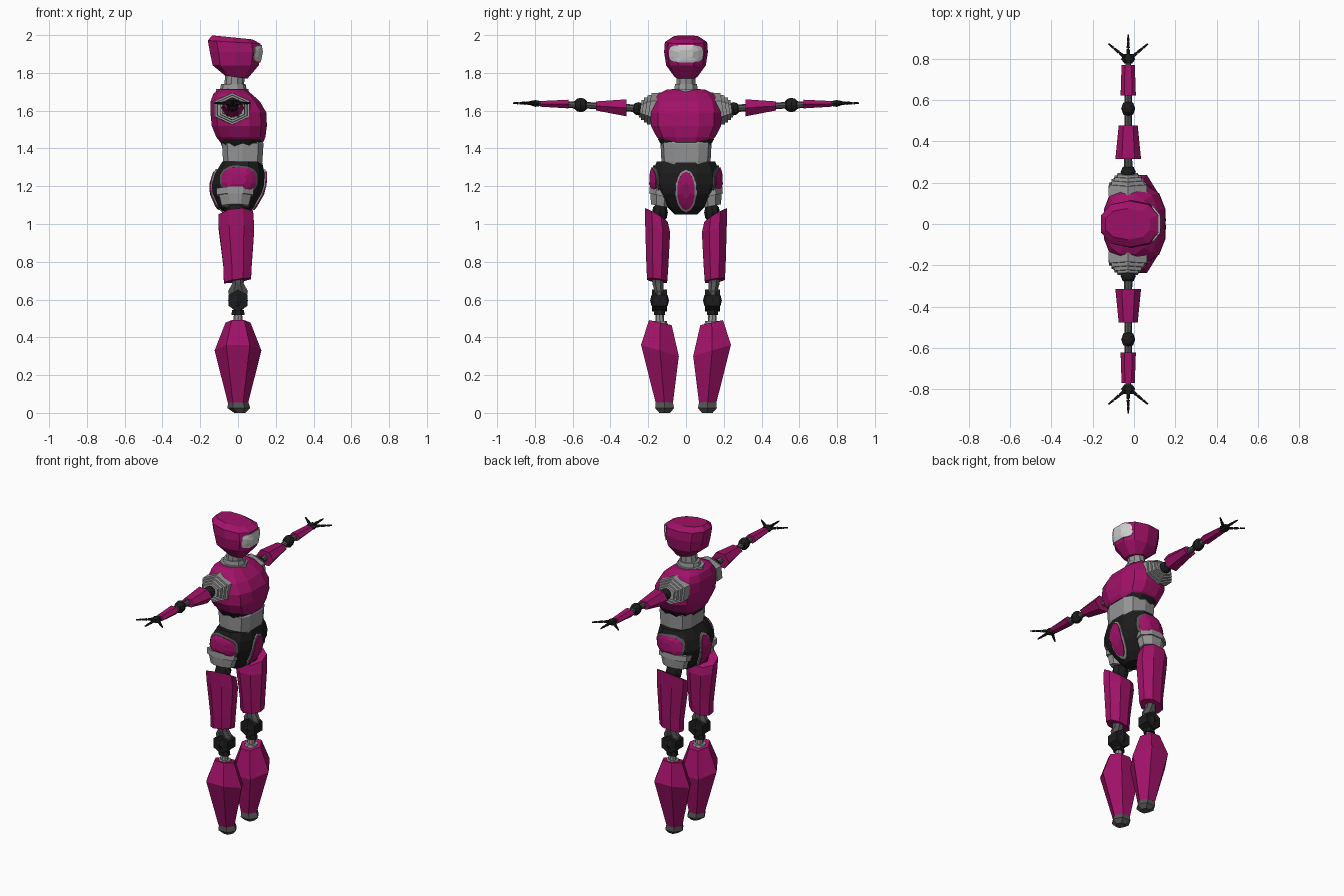
import bpy, bmesh, math
from mathutils import Vector
from mathutils.bvhtree import BVHTree


def material(name, r, g, b):
    m = bpy.data.materials.new(name)
    m.diffuse_color = (r, g, b, 1)
    return m


MAGENTA = material("magenta", 0.36, 0.006, 0.14)
BLACK = material("black", 0.012, 0.012, 0.012)
GREY = material("grey", 0.30, 0.30, 0.30)
DARK = material("dark_grey", 0.09, 0.09, 0.09)
PALE = material("pale", 0.58, 0.58, 0.58)


def finish(name, bm, mat):
    bmesh.ops.recalc_face_normals(bm, faces=bm.faces)
    me = bpy.data.meshes.new(name)
    bm.to_mesh(me)
    bm.free()
    me.materials.append(mat)
    ob = bpy.data.objects.new(name, me)
    bpy.context.collection.objects.link(ob)
    return ob


def spow(v, p):
    return math.copysign(abs(v) ** p, v)


def outline(n, phase, p):
    """Unit n-gon, squared off by p < 1, stretched to fill -1..1 both ways."""
    pts = []
    for i in range(n):
        a = 2 * math.pi * (i + phase) / n
        pts.append((spow(math.cos(a), p) if abs(math.cos(a)) > 1e-6 else 0,
                    spow(math.sin(a), p) if abs(math.sin(a)) > 1e-6 else 0))
    mu, mv = max(abs(q[0]) for q in pts), max(abs(q[1]) for q in pts)
    return [(u / mu, v / mv) for u, v in pts]


def loft(name, rings, mat, n=6, phase=0, p=1, axis="z", s=1):
    """Rings: (height, u0, ru, v0, rv, slope_u, slope_v); s mirrors across y."""
    bm = bmesh.new()
    loops = []
    for ring in rings:
        h, cu, ru, cv, rv, su, sv = (tuple(ring) + (0, 0))[:7]
        loop = []
        for u, v in outline(n, phase, p):
            a, b = u * ru, v * rv
            h2 = h + a * su + b * sv
            co = (cu + a, s * (cv + b), h2) if axis == "z" else (cu + a, s * h2, cv + b)
            loop.append(bm.verts.new(co))
        loops.append(loop)
    for l0, l1 in zip(loops, loops[1:]):
        for i in range(n):
            j = (i + 1) % n
            bm.faces.new((l0[i], l0[j], l1[j], l1[i]))
    bm.faces.new(loops[0])
    bm.faces.new(loops[-1])
    return finish(name, bm, mat)


def bar(name, a, b, r0, r1, mat, n=6):
    a, b = Vector(a), Vector(b)
    bm = bmesh.new()
    bmesh.ops.create_cone(bm, cap_ends=True, segments=n, radius1=r0, radius2=r1, depth=(b - a).length)
    bmesh.ops.rotate(bm, verts=bm.verts, matrix=(b - a).to_track_quat("Z", "Y").to_matrix())
    bmesh.ops.translate(bm, verts=bm.verts, vec=(a + b) / 2)
    return finish(name, bm, mat)


def ball(name, c, r, mat):
    bm = bmesh.new()
    bmesh.ops.create_uvsphere(bm, u_segments=8, v_segments=6, radius=1)
    bmesh.ops.scale(bm, verts=bm.verts, vec=r)
    bmesh.ops.translate(bm, verts=bm.verts, vec=c)
    return finish(name, bm, mat)


def panel(name, target, axis, s, u0, ru, v0, rv, lift, mat, p=1, n=14):
    """Rounded plate projected on to a body from one side."""
    me = target.data
    tree = BVHTree.FromPolygons([v.co for v in me.vertices], [list(f.vertices) for f in me.polygons])
    d = Vector((s, 0, 0)) if axis == "x" else Vector((0, s, 0))
    bm = bmesh.new()

    def hit(u, v):
        o = Vector((s, u, v)) if axis == "x" else Vector((u, s, v))
        return bm.verts.new(tree.ray_cast(o, -d)[0] + d * lift)

    loops = [[hit(u0 + u * ru * t, v0 + v * rv * t) for u, v in outline(n, 0.5, p)] for t in (0.4, 0.75, 1)]
    bm.faces.new(loops[0])
    for l0, l1 in zip(loops, loops[1:]):
        for i in range(n):
            j = (i + 1) % n
            bm.faces.new((l0[i], l0[j], l1[j], l1[i]))
    ob = finish(name, bm, mat)
    mod = ob.modifiers.new("thickness", "SOLIDIFY")
    mod.thickness, mod.offset = 0.014, 0
    return ob


# Head and visor
head = loft("head", [(1.778, -0.01, 0.06, 0, 0.06, -0.15), (1.84, -0.012, 0.122, 0, 0.105),
                     (1.91, -0.012, 0.137, 0, 0.116), (1.963, -0.021, 0.139, 0, 0.112, -0.06),
                     (1.988, -0.03, 0.107, 0, 0.075, -0.1)], MAGENTA, 10, 0.5, 0.85)
panel("visor", head, "x", 1, 0, 0.085, 1.902, 0.045, 0.0, PALE, 0.45, 16)

# Stepped neck
loft("neck", [(1.69, -0.03, 0.09, 0, 0.085), (1.715, -0.03, 0.085, 0, 0.075), (1.715, -0.025, 0.07, 0, 0.062),
              (1.74, -0.025, 0.065, 0, 0.058), (1.74, -0.02, 0.052, 0, 0.05), (1.80, -0.015, 0.052, 0, 0.05)],
     GREY, 10)

# Chest, under-chest band and waist
loft("chest", [(1.435, 0.02, 0.115, 0, 0.13), (1.46, 0.015, 0.13, 0, 0.155), (1.52, 0.007, 0.146, 0, 0.186),
               (1.59, 0.002, 0.148, 0, 0.188), (1.65, -0.015, 0.13, 0, 0.175), (1.69, -0.03, 0.10, 0, 0.145),
               (1.712, -0.03, 0.07, 0, 0.10)], MAGENTA, 12, 0.5, 0.75)
loft("chest_band", [(1.41, 0.02, 0.105, 0, 0.125), (1.45, 0.02, 0.118, 0, 0.15)], BLACK, 12, 0.5, 0.75)
loft("waist", [(1.31, 0.025, 0.10, 0, 0.125), (1.33, 0.025, 0.104, 0, 0.13), (1.425, 0.025, 0.11, 0, 0.135),
               (1.44, 0.025, 0.103, 0, 0.125)], GREY, 10, 0.5, 0.6)

# Pelvis with oval plates on front, back and sides
pelvis = loft("pelvis", [(1.05, -0.005, 0.05, 0, 0.06), (1.09, -0.01, 0.095, 0, 0.10), (1.16, -0.005, 0.13, 0, 0.155),
                         (1.21, 0, 0.138, 0, 0.18), (1.27, 0.01, 0.13, 0, 0.178), (1.33, 0.022, 0.105, 0, 0.155)],
              BLACK, 12, 0.5, 0.85)
for s, side in ((1, "front"), (-1, "back")):
    panel(side + "_plate_rim", pelvis, "x", s, 0, 0.056, 1.177, 0.112, 0.002, GREY)
    panel(side + "_plate", pelvis, "x", s, 0, 0.046, 1.177, 0.10, 0.007, MAGENTA)
for s in (1, -1):
    panel("hip_plate_rim", pelvis, "y", s, 0.005, 0.098, 1.235, 0.074, 0.002, DARK, 0.8)
    panel("hip_plate", pelvis, "y", s, 0.005, 0.088, 1.235, 0.063, 0.008, MAGENTA, 0.8)

for s in (1, -1):
    # Stepped shoulder socket
    steps = [(0.14, 0.09), (0.195, 0.088), (0.195, 0.077), (0.213, 0.075), (0.213, 0.064),
             (0.23, 0.062), (0.23, 0.05), (0.242, 0.048)]
    loft("shoulder_socket", [(y, -0.03, r * 1.04, 1.61, r * 0.95, 0, -0.15) for y, r in steps],
         GREY, 6, 0.5, axis="y", s=s)
    # Upper arm
    ax = -0.028
    ball("shoulder_ball", (ax, s * 0.252, 1.61), (0.037, 0.034, 0.035), BLACK)
    bar("upper_arm_rod", (ax, s * 0.26, 1.612), (ax, s * 0.55, 1.63), 0.02, 0.017, DARK, 8)
    loft("upper_arm", [(0.315, ax, 0.062, 1.615, 0.045), (0.476, ax, 0.046, 1.625, 0.024)],
         MAGENTA, 6, axis="y", s=s)
    # Elbow and forearm
    ball("elbow", (ax, s * 0.558, 1.63), (0.034, 0.04, 0.038), BLACK)
    bar("forearm_rod", (ax, s * 0.57, 1.63), (ax, s * 0.80, 1.638), 0.019, 0.013, DARK, 8)
    loft("forearm", [(0.622, ax, 0.037, 1.635, 0.023), (0.77, ax, 0.032, 1.636, 0.015)],
         MAGENTA, 6, axis="y", s=s)
    # Hand with jointed fingers
    loft("palm", [(0.775, ax, 0.018, 1.638, 0.014), (0.797, ax, 0.034, 1.638, 0.018), (0.822, ax, 0.02, 1.64, 0.012)],
         BLACK, 6, axis="y", s=s)
    for angle in (-50, 0, 50):
        d = Vector((math.sin(math.radians(angle)), s * math.cos(math.radians(angle)), 0))
        base = Vector((ax, s * 0.792, 1.64))
        for k in range(3):
            a = 0.024 + k * 0.035
            bar("finger_joint", base + d * a, base + d * (a + 0.031), 0.011 - 0.002 * k, 0.008 - 0.002 * k, BLACK, 6)
        bar("finger_core", base, base + d * 0.118, 0.005, 0.002, DARK, 4)

    # Hip socket and joint
    loft("hip_socket", [(1.185, -0.015, 0.098, 0.13, 0.062, 0, 0.2), (1.15, -0.015, 0.098, 0.135, 0.06, 0, 0.2),
                        (1.15, -0.015, 0.085, 0.135, 0.054, 0, 0.2), (1.095, -0.015, 0.072, 0.137, 0.048, 0, 0.2)],
         GREY, 8, 0.5, s=s)
    ball("hip_ball", (-0.01, s * 0.138, 1.06), (0.055, 0.042, 0.055), BLACK)
    # Thigh
    loft("thigh", [(0.70, -0.003, 0.072, 0.153, 0.053, 0.15, 0.15), (0.78, -0.002, 0.075, 0.152, 0.058, 0.1, 0.15),
                   (0.975, -0.008, 0.094, 0.15, 0.066, 0, 0.3), (1.045, -0.012, 0.092, 0.157, 0.06, 0.1, 0.6)],
         MAGENTA, 8, 0.5, s=s)
    # Knee
    loft("knee_upper", [(0.74, 0, 0.035, 0.15, 0.032), (0.685, 0, 0.03, 0.148, 0.03), (0.645, 0, 0.052, 0.143, 0.024),
                        (0.57, 0, 0.04, 0.14, 0.024)], DARK, 8, 0.5, s=s)
    bar("knee_hub", (0, s * 0.10, 0.595), (0, s * 0.18, 0.595), 0.058, 0.058, BLACK, 6)
    ball("knee_ball", (0, s * 0.14, 0.595), (0.052, 0.05, 0.055), BLACK)
    loft("knee_plate", [(0.518, 0, 0.034, 0.14, 0.03), (0.545, 0, 0.032, 0.14, 0.028)], BLACK, 8, 0.5, s=s)
    loft("shin_rod", [(0.46, 0, 0.024, 0.138, 0.024), (0.53, 0, 0.022, 0.14, 0.022)], GREY, 8, s=s)
    # Shin and foot
    loft("shin", [(0.055, 0.0, 0.054, 0.115, 0.046), (0.33, 0, 0.124, 0.138, 0.10, 0, 0.3),
                  (0.478, 0, 0.066, 0.136, 0.06, 0, 0.22)], MAGENTA, 6, s=s)
    loft("shin_collar", [(0.46, 0, 0.045, 0.137, 0.042), (0.486, 0, 0.04, 0.138, 0.036)], GREY, 8, s=s)
    loft("foot", [(0.0, 0.01, 0.03, 0.113, 0.028), (0.025, 0.005, 0.06, 0.113, 0.05), (0.06, 0, 0.053, 0.115, 0.045)],
         DARK, 6, s=s)
